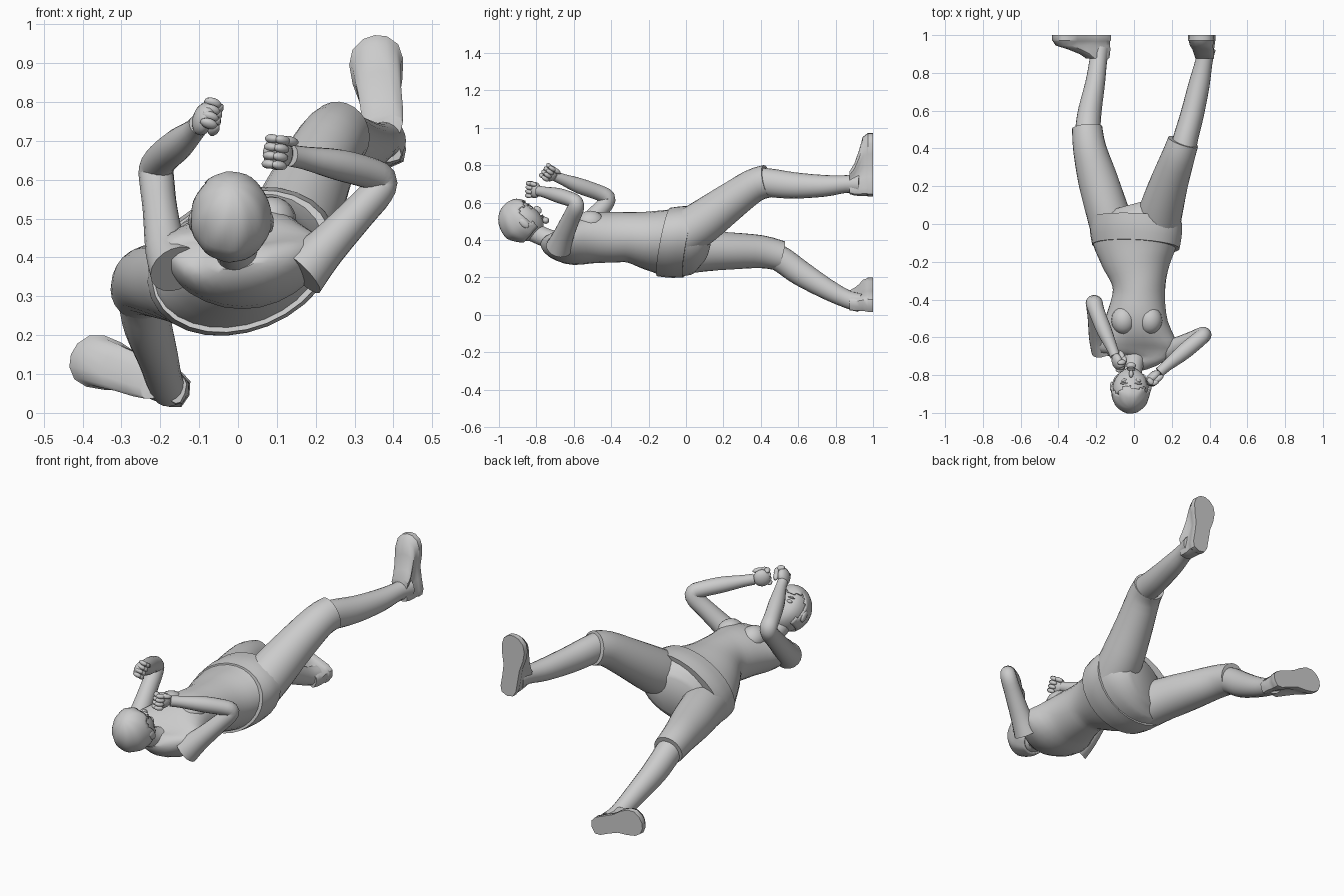
import bpy, bmesh, math
from mathutils import Vector, Matrix

if "Cube" in bpy.data.objects:
    bpy.data.objects.remove(bpy.data.objects["Cube"])


def finish(name, bm, angle=45):
    bmesh.ops.recalc_face_normals(bm, faces=bm.faces[:])
    me = bpy.data.meshes.new(name)
    bm.to_mesh(me)
    bm.free()
    ob = bpy.data.objects.new(name, me)
    bpy.context.collection.objects.link(ob)
    bpy.ops.object.select_all(action='DESELECT')
    ob.select_set(True)
    bpy.context.view_layer.objects.active = ob
    bpy.ops.object.shade_smooth_by_angle(angle=math.radians(angle))
    return ob


def skin(bm, loops):
    rings = [[bm.verts.new(p) for p in loop] for loop in loops]
    n = len(rings[0])
    for r, s in zip(rings, rings[1:]):
        for i in range(n):
            bm.faces.new((r[i], r[(i + 1) % n], s[(i + 1) % n], s[i]))
    bm.faces.new(rings[0])
    bm.faces.new(rings[-1])


def smooth_rings(rings, steps):
    # Catmull-Rom interpolation of all ring values
    out = []
    for i in range(len(rings) - 1):
        p0, p1 = rings[max(i - 1, 0)], rings[i]
        p2, p3 = rings[i + 1], rings[min(i + 2, len(rings) - 1)]
        for k in range(steps):
            t = k / steps
            out.append([0.5 * (2 * b + (c - a) * t + (2 * a - 5 * b + 4 * c - d) * t * t
                               + (3 * b - a - 3 * c + d) * t ** 3)
                        for a, b, c, d in zip(p0, p1, p2, p3)])
    return out + [list(rings[-1])]


def loft(name, rings, n=24, steps=3, shear=0.0):
    # ring: x, y, z, half width, half depth, roll in degrees, forward curl of the sides
    rings = smooth_rings([tuple(r) + (0.0,) * (7 - len(r)) for r in rings], steps)
    loops = []
    for i, (x, y, z, a, b, roll, curl) in enumerate(rings):
        t = Vector(rings[min(i + 1, len(rings) - 1)][:3]) - Vector(rings[max(i - 1, 0)][:3])
        t.normalize()
        r = math.radians(roll)
        u = Vector((math.cos(r), 0, math.sin(r)))
        u = (u - t * u.dot(t)).normalized()
        v = u.cross(t)
        loop = []
        for k in range(n):
            w = 2 * math.pi * k / n
            c, s = math.cos(w), math.sin(w)
            loop.append(Vector((x, y, z)) + u * a * c + v * (b * s + curl * c * c)
                        + Vector((0, shear * s, 0)))
        loops.append(loop)
    bm = bmesh.new()
    skin(bm, loops)
    return finish(name, bm)


def frame(side, fwd):
    f = Vector(fwd).normalized()
    s = Vector(side)
    s = (s - f * s.dot(f)).normalized()
    return Matrix((s, f, s.cross(f))).transposed().to_4x4()


def blob(bm, loc, size, rot=Matrix.Identity(4), seg=16):
    m = Matrix.Translation(Vector(loc)) @ rot @ Matrix.Diagonal((*size, 1))
    bmesh.ops.create_uvsphere(bm, u_segments=seg, v_segments=seg // 2 + 2, radius=1, matrix=m)


# Shirt with chest
loft("shirt", [(0, -.75, .40, .06, .04, 0, 0), (.01, -.71, .375, .165, .07, 0, .04),
               (.01, -.62, .375, .215, .11, 0, .045), (.015, -.5, .41, .165, .135, 3, .01),
               (.025, -.38, .415, .14, .135, 8), (.025, -.3, .415, .147, .135, 14),
               (.015, -.2, .40, .19, .153, 19), (.01, -.1, .387, .235, .167, 22),
               (.01, -.04, .387, .245, .17, 22)], n=28)
bm = bmesh.new()
for x in (-.055, .085):
    blob(bm, (x, -.51, .495), (.065, .075, .062))
finish("chest", bm)

# Hip wrap, its waist edge slanting to the back
loft("hip_wrap", [(.01, -.12, .39, .24, .172, 22), (.01, -.05, .39, .252, .18, 22),
                  (.01, .02, .39, .252, .178, 22)], n=28, shear=.04)
loft("seat", [(.01, -.02, .388, .24, .17, 22), (.01, .05, .388, .22, .155, 22),
              (.0, .1, .385, .15, .10, 22)], n=28)

# Trouser legs ending at the knee
loft("raised_trouser_leg", [(.12, -.03, .42, .12, .12, 22), (.145, .08, .49, .115, .118, 22),
                            (.19, .23, .60, .1, .102, 15), (.235, .36, .69, .088, .09, 0),
                            (.26, .435, .715, .083, .088, 0)])
loft("lowered_trouser_leg", [(-.11, -.03, .335, .12, .12, 22), (-.145, .08, .342, .113, .112, 15),
                             (-.19, .23, .342, .106, .1, 5), (-.235, .4, .338, .088, .088, 0),
                             (-.248, .51, .315, .08, .08, 0)])

# Bare lower legs
loft("raised_shin", [(.255, .38, .715, .07, .074), (.275, .46, .705, .066, .076),
                     (.308, .58, .692, .062, .07), (.345, .74, .69, .056, .058),
                     (.37, .86, .70, .046, .047), (.383, .93, .70, .05, .055)], n=20)
loft("lowered_shin", [(-.245, .44, .335, .068, .07), (-.243, .52, .29, .066, .07),
                      (-.232, .61, .225, .062, .068), (-.205, .75, .14, .052, .056),
                      (-.19, .86, .085, .047, .048), (-.178, .93, .065, .047, .05)], n=20)


# Shoes: sole outline stacked toward the ankle
def shoe(name, heel, toe, inner):
    h, d = Vector((heel[0], 0, heel[1])), Vector((toe[0] - heel[0], 0, toe[1] - heel[1]))
    side = Vector((-d.z, 0, d.x)).normalized() * inner
    half = [(0, 0), (.03, .5), (.12, .68), (.3, .68), (.48, .7), (.65, .92), (.8, 1),
            (.91, .85), (.98, .45), (1, 0)]
    outline = half + [(t, -w) for t, w in half[-2:0:-1]]
    loops = []
    for y, length, width, off in [(1, 1, .069, 0), (.972, 1, .07, 0), (.968, .98, .066, .01),
                                  (.945, .93, .062, .01), (.925, .72, .056, .01),
                                  (.9, .5, .054, .02), (.875, .36, .05, .04)]:
        loops.append([h + d * (off + t * length) + side * width * w + Vector((0, y, 0))
                      + side * .008 * math.sin(t * math.pi) for t, w in outline])
    bm = bmesh.new()
    skin(bm, loops)
    finish(name, bm, 40)


shoe("raised_shoe", (.393, .632), (.352, .972), 1)
shoe("lowered_shoe", (-.125, .045), (-.43, .15), -1)

# Arms bent at the elbow
loft("left_arm", [(-.16, -.66, .37, .07, .07), (-.185, -.6, .42, .054, .056),
                  (-.2, -.5, .52, .045, .048), (-.208, -.435, .588, .045, .045),
                  (-.21, -.42, .628, .045, .042), (-.195, -.47, .655, .042, .042),
                  (-.155, -.57, .69, .04, .042), (-.115, -.66, .725, .029, .03),
                  (-.1, -.70, .742, .027, .028)], n=18)
loft("right_arm", [(.16, -.68, .36, .072, .07), (.225, -.655, .425, .054, .056),
                   (.31, -.615, .515, .045, .048), (.36, -.59, .57, .042, .045),
                   (.368, -.59, .602, .04, .04), (.335, -.618, .618, .042, .04),
                   (.26, -.68, .638, .042, .04), (.175, -.75, .655, .03, .03),
                   (.135, -.785, .662, .028, .028)], n=18)


# Fists: palm, four curled fingers, thumb
def fist(name, centre, along, palm_side):
    c, a, p = Vector(centre), Vector(along).normalized(), Vector(palm_side)
    p = (p - a * p.dot(a)).normalized()
    k = a.cross(p)
    k = k if k.z > 0 else -k
    rot = frame(p, a)
    bm = bmesh.new()
    blob(bm, c, (.028, .045, .044), rot)
    for i in range(4):
        o = c + k * (.033 - .022 * i)
        blob(bm, o + a * .032 + p * .008, (.024, .016, .012), rot, 10)
        blob(bm, o + a * .014 + p * .028, (.014, .025, .012), rot, 10)
    blob(bm, c + k * .034 + p * .024 - a * .012, (.015, .03, .013), rot, 10)
    finish(name, bm)


fist("left_fist", (-.088, -.728, .757), (.3, -.7, .45), (.9, -.1, -.1))
fist("right_fist", (.103, -.81, .668), (-.75, -.62, .15), (.5, -.85, 0))

# Neck
loft("neck", [(.01, -.65, .38, .075, .06), (0, -.73, .405, .055, .052),
              (-.012, -.80, .435, .05, .052), (-.018, -.87, .47, .05, .055)], n=18)

# Head, tucked so that the face looks along the body
HEAD = Matrix.Translation((-.018, -.878, .498)) @ frame((1, 0, 0), (.03, .66, .75))


def head_shape(co, scale=1.0):
    x, f, c = co
    if c < 0:
        x *= 1 - .3 * c * c
        f *= 1 + (.3 * c if f < 0 else .02)
    if f > .6:
        f = .6 + (f - .6) * .7
    return HEAD @ Vector((x * .097 * scale, f * .112 * scale, c * .122 * scale))


bm = bmesh.new()
bmesh.ops.create_uvsphere(bm, u_segments=28, v_segments=18, radius=1)
for v in bm.verts:
    v.co = head_shape(v.co)
finish("head", bm)

# Hair cap, open over the face, with shallow locks
bm = bmesh.new()
bmesh.ops.create_uvsphere(bm, u_segments=48, v_segments=28, radius=1)


def is_bare(f):
    p = f.calc_center_median()
    return (p.y > .3 and p.z < .48 + .1 * math.sin(7 * p.x)) or p.z < -.62


bmesh.ops.delete(bm, geom=[f for f in bm.faces if is_bare(f)], context='FACES')
for v in bm.verts:
    w = math.sin(9 * math.atan2(v.co.x, v.co.y) + 4 * v.co.z) * (1 - v.co.z ** 2)
    v.co = head_shape(v.co, 1.07 + .014 * w)
hair = finish("hair", bm, 60)
mod = hair.modifiers.new("thickness", 'SOLIDIFY')
mod.thickness = .008
mod.offset = -1

# Face details and ears, placed in head coordinates
bm = bmesh.new()
blob(bm, (0, .104, -.022), (.012, .018, .024), seg=12)
blob(bm, (0, .09, -.092), (.026, .018, .018), seg=12)
for z in (-.06, -.069):
    blob(bm, (0, .094, z), (.022, .009, .005), seg=10)
for s in (-1, 1):
    blob(bm, (s * .036, .088, .012), (.017, .01, .009), seg=10)
    blob(bm, (s * .037, .09, .034), (.022, .008, .005), seg=10)
    blob(bm, (s * .1, .005, -.015), (.01, .02, .032), seg=12)
bm.transform(HEAD)
finish("face_and_ears", bm)
